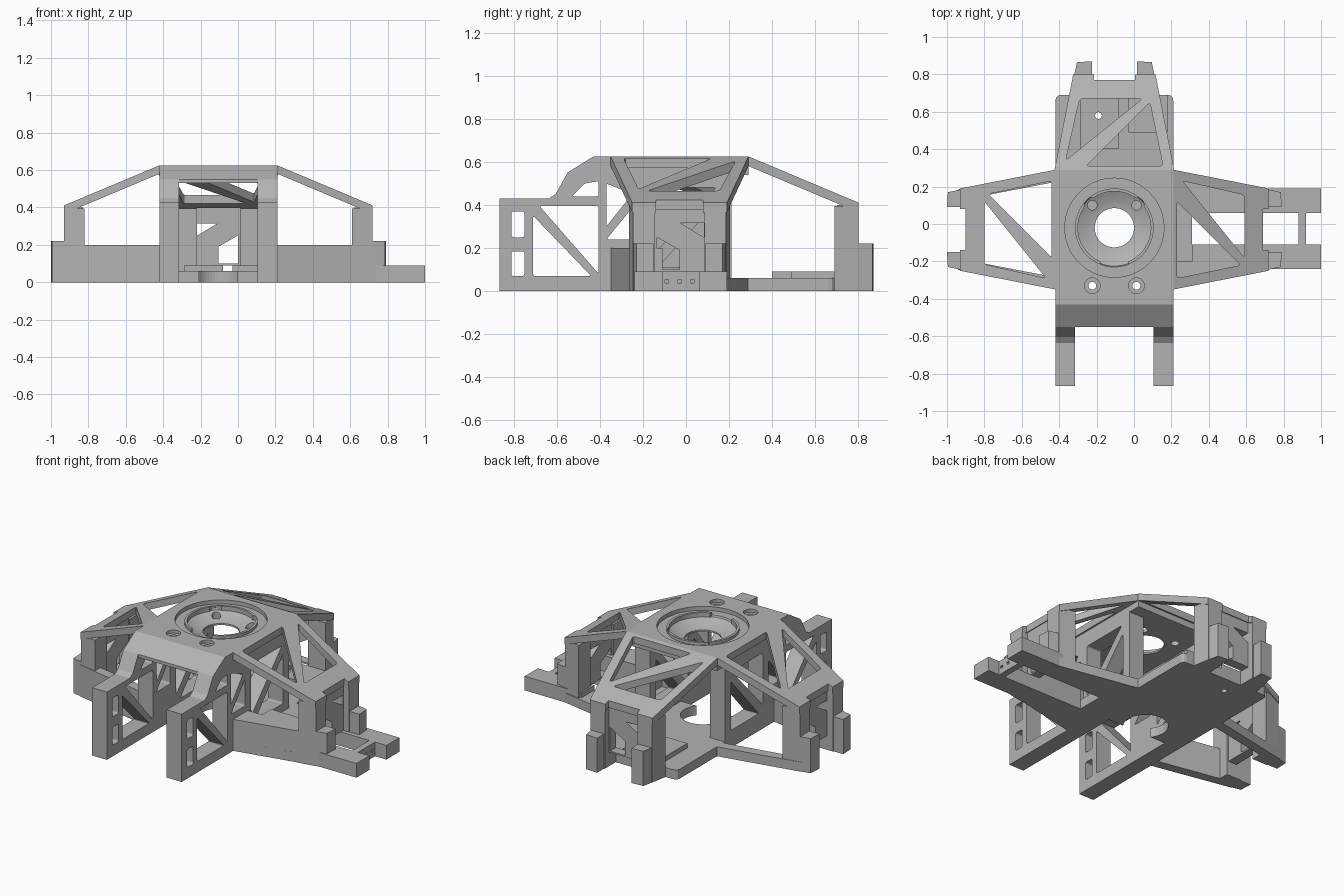
import bpy, bmesh, math
from mathutils import Matrix, Vector

if "Cube" in bpy.data.objects:
    bpy.data.objects.remove(bpy.data.objects["Cube"])

grey = bpy.data.materials.new("plain_grey")
grey.use_nodes = True
COLOUR = (0.45, 0.45, 0.45, 1)
grey.diffuse_color = COLOUR
grey.node_tree.nodes["Principled BSDF"].inputs["Base Color"].default_value = COLOUR
CX, CY = -0.105, -0.02


def finish(bm, name):
    bmesh.ops.recalc_face_normals(bm, faces=bm.faces)
    mesh = bpy.data.meshes.new(name)
    bm.to_mesh(mesh)
    bm.free()
    mesh.materials.append(grey)
    ob = bpy.data.objects.new(name, mesh)
    bpy.context.collection.objects.link(ob)
    return ob


def prism(name, pts, lo, hi, axis="z"):
    """Extrude a flat outline along z (xy points), x (yz points) or y (xz points)."""
    place = {"z": lambda p, h: (p[0], p[1], h),
             "x": lambda p, h: (h, p[0], p[1]),
             "y": lambda p, h: (p[0], h, p[1])}[axis]
    bm = bmesh.new()
    face = bm.faces.new([bm.verts.new(place(p, lo)) for p in pts])
    out = bmesh.ops.extrude_face_region(bm, geom=[face])
    verts = [g for g in out["geom"] if isinstance(g, bmesh.types.BMVert)]
    bmesh.ops.translate(bm, verts=verts, vec=Vector(place((0, 0), hi - lo)))
    return finish(bm, name)


def box(name, x0, x1, y0, y1, z0, z1):
    return prism(name, [(x0, y0), (x1, y0), (x1, y1), (x0, y1)], z0, z1)


def disc(name, x, y, r, z0, z1, n=48):
    ring = [(x + r * math.cos(math.tau * i / n), y + r * math.sin(math.tau * i / n)) for i in range(n)]
    return prism(name, ring, z0, z1)


def cut(ob, cutters):
    for c in cutters:
        c.hide_render = True
        mod = ob.modifiers.new("cut", "BOOLEAN")
        mod.operation, mod.solver, mod.object = "DIFFERENCE", "EXACT", c
    bpy.context.view_layer.update()
    done = bpy.data.meshes.new_from_object(ob.evaluated_get(bpy.context.evaluated_depsgraph_get()))
    ob.modifiers.clear()
    ob.data = done
    for c in cutters:
        bpy.data.objects.remove(c)
    return ob


def rounded(pts, r=0.018):
    """Trim each corner of an outline with a short arc."""
    out = []
    for i, p in enumerate(pts):
        p, a, b = Vector(p), Vector(pts[i - 1]), Vector(pts[(i + 1) % len(pts)])
        s, e = p + (a - p).normalized() * r, p + (b - p).normalized() * r
        for t in (0, 0.33, 0.67, 1):
            out.append(tuple(s * (1 - t) ** 2 + p * 2 * t * (1 - t) + e * t * t))
    return out


# Three identical arms: sloping truss, legs, feet and an end panel
def arm(side, origin, angle):
    truss = prism(side + "_arm_truss", [(0, -0.32), (0.51, -0.22), (0.51, -0.11), (0.48, -0.11),
                  (0.48, 0.11), (0.51, 0.11), (0.51, 0.22), (0, 0.32)], 0.58, 0.625)
    holes = [[(0.02, 0.15), (0.02, -0.26), (0.36, -0.19)], [(0.05, 0.26), (0.38, 0.185), (0.38, -0.15)]]
    cut(truss, [prism("cutter", rounded(h), 0.5, 0.7) for h in holes])
    for v in truss.data.vertices:
        v.co.z -= 0.42 * v.co.x
    panel = box(side + "_arm_end_panel", 0.41, 0.47, -0.12, 0.12, 0.09, 0.4)
    cut(panel, [prism("cutter", p, 0.3, 0.6, "x") for p in (
        [(-0.105, 0.1), (0, 0.1), (0, 0.19), (-0.105, 0.25)],
        [(0.005, 0.315), (0.113, 0.315), (0.113, 0.25)])])
    parts = [truss, panel]
    for s, tag in ((1, "a"), (-1, "b")):
        parts.append(prism(f"{side}_leg_{tag}", [(0.4, s * 0.115), (0.51, s * 0.115),
                           (0.51, s * 0.215), (0.4, s * 0.235)], 0, 0.395))
        parts.append(prism(f"{side}_foot_{tag}", [(0.47, s * 0.12), (0.58, s * 0.12),
                           (0.575, s * 0.2), (0.47, s * 0.222)], 0, 0.22))
    for p in parts:
        p.data.transform(Matrix.Translation(origin) @ Matrix.Rotation(angle, 4, "Z"))


arm("left", (0.21, -0.03, 0), 0)
arm("back", (CX, 0.29, 0), math.pi / 2)
arm("right", (-0.42, -0.03, 0), math.pi)

# Top deck with a round recess and screw holes
deck = box("top_deck", -0.42, 0.21, -0.43, 0.29, 0.54, 0.625)
cutters = [disc("cutter", CX, CY, 0.265, 0.5, 0.7, 64)]
screws = [(CX + s * 0.118, y) for s in (1, -1) for y in (0.1, -0.33)]
for x, y in screws:
    cutters += [disc("cutter", x, y, 0.021, 0.5, 0.7, 20)]
    if y < 0:
        cutters += [disc("cutter", x, y, 0.042, 0.605, 0.7, 24)]
cut(deck, cutters)

# Bowl turned around the deck opening
profile = [(0.268, 0.6), (0.21, 0.6), (0.205, 0.59), (0.14, 0.555), (0.105, 0.55), (0.105, 0.54), (0.268, 0.54)]
bm = bmesh.new()
N = 64
rings = [[bm.verts.new((CX + r * math.cos(math.tau * i / N), CY + r * math.sin(math.tau * i / N), z))
          for r, z in profile] for i in range(N)]
for i in range(N):
    a, b = rings[i], rings[(i + 1) % N]
    for j in range(len(profile)):
        k = (j + 1) % len(profile)
        bm.faces.new((a[j], b[j], b[k], a[k]))
bowl = finish(bm, "deck_bowl")
cut(bowl, [disc("cutter", x, y, 0.025, 0.5, 0.7, 20) for x, y in screws if y > 0])

# Raised inner rim, open towards the front
rim = disc("bowl_rim", CX, CY, 0.21, 0.59, 0.618, 64)
cut(rim, [disc("cutter", CX, CY, 0.195, 0.5, 0.7, 64), box("cutter", -0.18, -0.03, -0.4, -0.1, 0.5, 0.7)]
    + [disc("cutter", x, y, 0.042, 0.5, 0.7, 24) for x, y in screws if y > 0])

# Sloping front hood
prism("front_hood", [(-0.43, 0.625), (-0.55, 0.55), (-0.55, 0.53), (-0.5, 0.54), (-0.43, 0.54)], -0.42, 0.21, "x")

# Side frames with forward prongs and truss windows
outline = [(-0.865, 0), (0.21, 0), (0.21, 0.56), (-0.43, 0.62), (-0.55, 0.55), (-0.605, 0.45),
           (-0.635, 0.43), (-0.865, 0.43)]
windows = [
    [(-0.81, 0.25), (-0.75, 0.25), (-0.75, 0.37), (-0.81, 0.37)],
    [(-0.81, 0.07), (-0.75, 0.07), (-0.75, 0.185), (-0.81, 0.185)],
    [(-0.71, 0.35), (-0.71, 0.07), (-0.44, 0.07)],
    [(-0.68, 0.395), (-0.405, 0.395), (-0.405, 0.08)],
    [(-0.53, 0.44), (-0.405, 0.44), (-0.405, 0.51), (-0.47, 0.5)],
    [(-0.37, 0.24), (-0.23, 0.24), (-0.23, 0.41)],
    [(-0.37, 0.3), (-0.25, 0.45), (-0.37, 0.5)],
    [(-0.17, 0.48), (0.14, 0.48), (-0.17, 0.15)],
    [(-0.13, 0.11), (0.15, 0.11), (0.15, 0.42)],
]
for name, x0, x1 in (("right_side_frame", -0.42, -0.315), ("left_side_frame", 0.105, 0.21)):
    cut(prism(name, outline, x0, x1, "x"),
        [prism("cutter", rounded(w, 0.012), x0 - 0.1, x1 + 0.1, "x") for w in windows])

# Floor plate with an arched opening
floor = prism("floor_plate", rounded([(-0.42, -0.1), (0.21, -0.1), (0.21, 0.69), (-0.42, 0.69)], 0.03), 0, 0.06)
cut(floor, [disc("cutter", CX, CY, 0.13, -0.1, 0.2), disc("cutter", -0.19, 0.58, 0.018, -0.1, 0.2, 20)])
pad = box("floor_pad_a", -0.29, -0.08, 0.4, 0.69, 0.055, 0.09)
cut(pad, [disc("cutter", -0.19, 0.58, 0.018, 0, 0.2, 20)])
box("floor_pad_b", -0.03, 0.18, 0.49, 0.69, 0.055, 0.09)

# Left arm tray, front block and tail bars
tray = prism("left_tray", [(0.2, -0.35), (0.72, -0.24), (0.72, 0.19), (0.2, 0.29)], 0, 0.06)
cut(tray, [box("cutter", 0.31, 0.9, -0.11, 0.06, -0.1, 0.3)])
prism("left_tray_block", [(0.2, -0.35), (0.68, -0.248), (0.68, -0.11), (0.31, -0.11), (0.31, -0.2), (0.2, -0.2)], 0, 0.2)
box("tail_bar_front", 0.6, 1, -0.24, -0.11, 0, 0.09)
box("tail_bar_back", 0.6, 1, 0.06, 0.19, 0, 0.09)
cross = box("tail_crossbar", 0.88, 0.92, -0.12, 0.07, 0, 0.09)
cut(cross, [box("cutter", 0.8, 1, y - 0.008, y + 0.008, 0.037, 0.053) for y in (-0.09, -0.03, 0.03)])

# Right arm lower rails
prism("right_rail_front", [(-0.42, -0.35), (-0.94, -0.245), (-0.94, -0.185), (-0.42, -0.285)], 0, 0.2)
prism("right_rail_back", [(-0.42, 0.29), (-0.94, 0.185), (-0.94, 0.125), (-0.42, 0.225)], 0, 0.06)

# Smooth only the turned parts
for ob in (deck, bowl, rim):
    bpy.ops.object.select_all(action="DESELECT")
    ob.select_set(True)
    bpy.context.view_layer.objects.active = ob
    bpy.ops.object.shade_smooth_by_angle(angle=math.radians(25))
